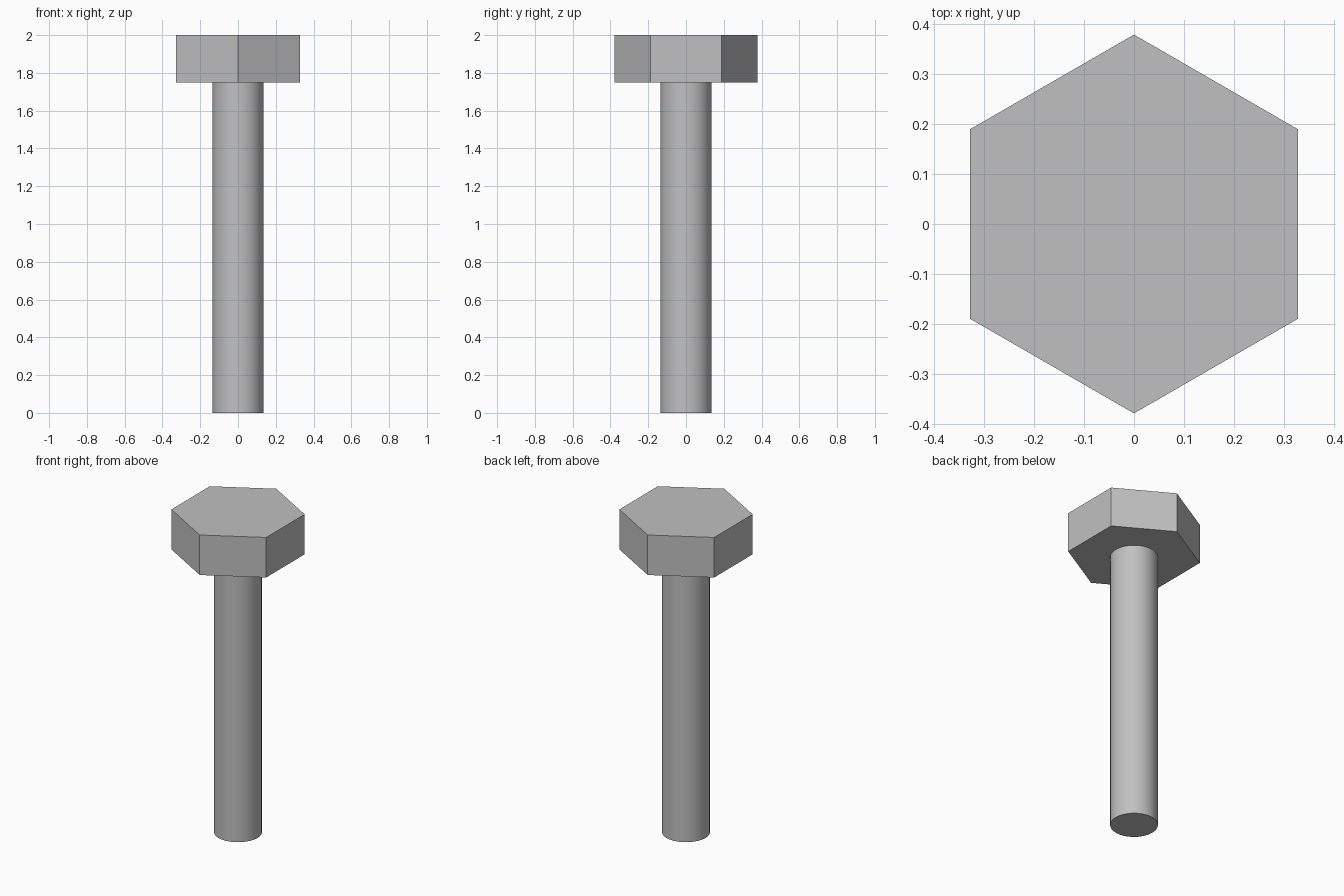
import bpy

cube = bpy.data.objects.get("Cube")
if cube:
    bpy.data.objects.remove(cube, do_unlink=True)

HEAD_BOTTOM, TOP = 1.75, 2.0

# Plain steel grey for the whole bolt
steel = bpy.data.materials.new("steel_grey")
steel.use_nodes = True
colour = (0.53, 0.53, 0.53, 1)
steel.diffuse_color = colour
steel.node_tree.nodes["Principled BSDF"].inputs["Base Color"].default_value = colour


def prism(name, sides, radius, bottom, top):
    """Upright prism with one corner pointing along +y."""
    bpy.ops.mesh.primitive_cylinder_add(
        vertices=sides, radius=radius, depth=top - bottom,
        location=(0, 0, (bottom + top) / 2))
    part = bpy.context.object
    part.name = part.data.name = name
    part.data.materials.append(steel)
    return part


# Hexagonal head, flat faced
prism("hex_head", 6, 0.378, HEAD_BOTTOM, TOP)

# Round shank, smooth with sharp end rims
prism("shank", 64, 0.135, 0, HEAD_BOTTOM)
bpy.ops.object.shade_smooth_by_angle()
